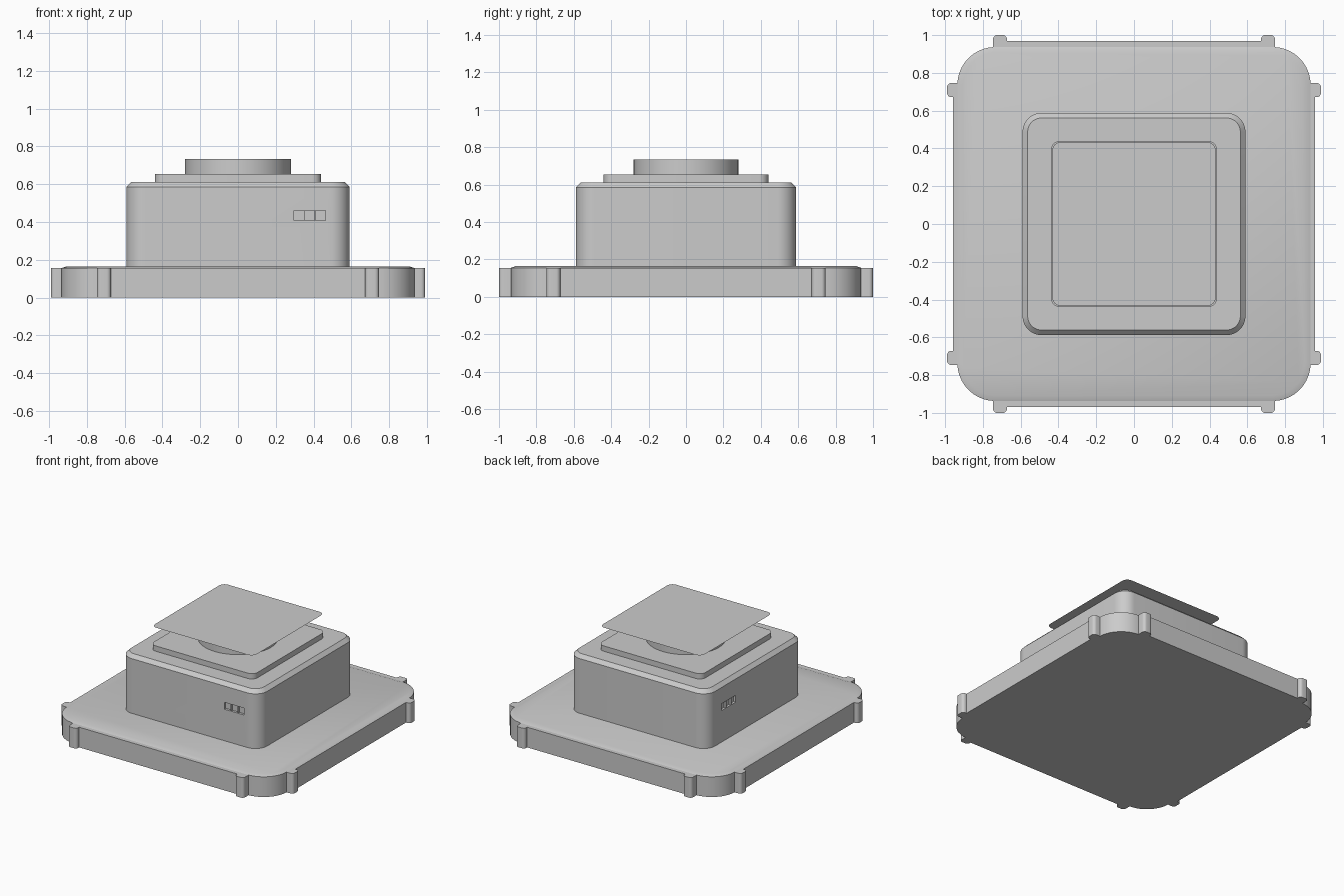
import bpy, bmesh, math

if "Cube" in bpy.data.objects:
    bpy.data.objects.remove(bpy.data.objects["Cube"])


def rounded_rect(hx, hy, r, n=10):
    """Counter-clockwise outline of a rounded rectangle."""
    pts = []
    for k, (sx, sy) in enumerate([(1, 1), (-1, 1), (-1, -1), (1, -1)]):
        for i in range(n + 1):
            a = math.pi / 2 * (k + i / n)
            pts.append((sx * (hx - r) + r * math.cos(a),
                        sy * (hy - r) + r * math.sin(a)))
    return pts


def finish(name, bm, smooth=25):
    bmesh.ops.recalc_face_normals(bm, faces=bm.faces)
    me = bpy.data.meshes.new(name)
    bm.to_mesh(me)
    bm.free()
    ob = bpy.data.objects.new(name, me)
    bpy.context.collection.objects.link(ob)
    bpy.ops.object.select_all(action='DESELECT')
    ob.select_set(True)
    bpy.context.view_layer.objects.active = ob
    if smooth:
        bpy.ops.object.shade_smooth_by_angle(angle=math.radians(smooth))
    return ob


def add_prism(bm, hx, hy, r, layers, n=10, cx=0, cy=0):
    """Stack rounded outlines; each layer is (z, inset)."""
    rings = [[bm.verts.new((x + cx, y + cy, z))
              for x, y in rounded_rect(hx - d, hy - d, r - d, n)]
             for z, d in layers]
    for lo, hi in zip(rings, rings[1:]):
        for i in range(len(lo)):
            j = (i + 1) % len(lo)
            bm.faces.new((lo[i], lo[j], hi[j], hi[i]))
    bm.faces.new(rings[0][::-1])
    bm.faces.new(rings[-1])


def prism(name, hx, hy, r, layers):
    bm = bmesh.new()
    add_prism(bm, hx, hy, r, layers)
    return finish(name, bm)


def add_box(bm, x0, x1, y0, y1, z0, z1):
    vs = bmesh.ops.create_cube(bm, size=1)["verts"]
    for v in vs:
        v.co = ((x0, x1)[v.co.x > 0], (y0, y1)[v.co.y > 0], (z0, z1)[v.co.z > 0])


# Wide base plate with a shallow bevelled rim
prism("base_plate", 0.935, 0.937, 0.2, [(0, 0), (0.155, 0), (0.165, 0.03)])

# Raised strips along the four sides of the base
T = 0.155
bm = bmesh.new()
for s in (-1, 1):
    a, b = sorted((s * 0.93, s * 0.968))
    add_box(bm, -0.672, 0.672, a, b, 0, T)
    a, b = sorted((s * 0.93, s * 0.957))
    add_box(bm, a, b, -0.672, 0.672, 0, T)
finish("base_side_strips", bm, 0)

# Rounded lugs, two per side
bm = bmesh.new()
for s in (-1, 1):
    for t in (-1, 1):
        add_prism(bm, 0.037, 0.045, 0.022, [(0, 0), (T, 0)], 6, t * 0.709, s * 0.955)
        add_prism(bm, 0.045, 0.037, 0.022, [(0, 0), (T, 0)], 6, s * 0.945, t * 0.709)
finish("base_lugs", bm)

# Main body with chamfered top edge
body = prism("body", 0.59, 0.588, 0.1, [(0.16, 0), (0.585, 0), (0.612, 0.027)])

# Three small square recesses on the front and on the left side
bm = bmesh.new()
for i in range(3):
    p = 0.295 + i * 0.058
    add_box(bm, p, p + 0.053, -0.7, -0.57, 0.407, 0.46)
    q = 0.24 + i * 0.058
    add_box(bm, -0.7, -0.572, q, q + 0.053, 0.407, 0.46)
cutter = finish("recess_cutter", bm, 0)
cutter.hide_render = True
mod = body.modifiers.new("recesses", 'BOOLEAN')
mod.operation, mod.solver, mod.object = 'DIFFERENCE', 'EXACT', cutter
bpy.context.view_layer.objects.active = body
bpy.ops.object.modifier_apply(modifier=mod.name)
bpy.data.objects.remove(cutter)

# Thin step on top of the body
prism("top_step", 0.44, 0.44, 0.05, [(0.61, 0), (0.653, 0)])

# Round neck
bm = bmesh.new()
bmesh.ops.create_cone(bm, cap_ends=True, segments=64, radius1=0.28, radius2=0.28, depth=0.083)
bmesh.ops.translate(bm, verts=bm.verts, vec=(0, 0, 0.6915))
finish("round_neck", bm)

# Paper-thin sheet floating above the neck
bm = bmesh.new()
bm.faces.new([bm.verts.new((x, y, 0.79)) for x, y in rounded_rect(0.432, 0.434, 0.045)])
finish("top_sheet", bm, 0)
